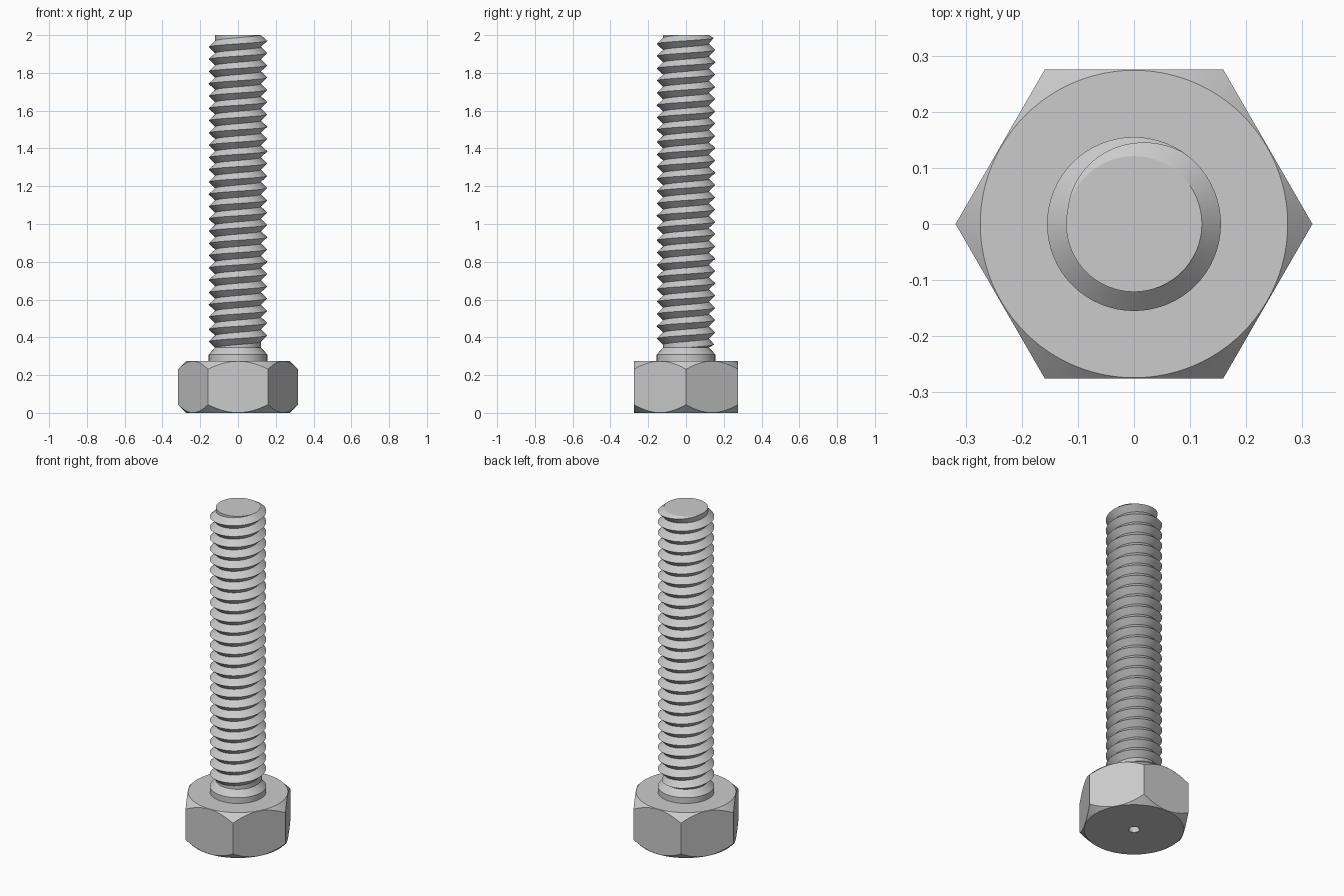
import bpy, bmesh
from math import cos, sin, pi, radians

cube = bpy.data.objects.get("Cube")
if cube:
    bpy.data.objects.remove(cube, do_unlink=True)

# One plain steel colour for every part
steel = bpy.data.materials.new("steel_grey")
steel.use_nodes = True
steel.diffuse_color = (0.6, 0.6, 0.6, 1)
steel.node_tree.nodes["Principled BSDF"].inputs["Base Color"].default_value = (0.6, 0.6, 0.6, 1)

HEAD_TOP, TOP = 0.275, 2.0
FLAT_R, CORNER_R = 0.275, 0.318
MAJOR, MINOR = 0.155, 0.121
THREAD_START, PITCH, SEG = 0.345, 0.065, 64


def finish(name, bm):
    bmesh.ops.recalc_face_normals(bm, faces=bm.faces)
    mesh = bpy.data.meshes.new(name)
    bm.to_mesh(mesh)
    bm.free()
    mesh.materials.append(steel)
    obj = bpy.data.objects.new(name, mesh)
    bpy.context.collection.objects.link(obj)
    return obj


def select(obj):
    bpy.ops.object.select_all(action='DESELECT')
    obj.select_set(True)
    bpy.context.view_layer.objects.active = obj


def lathe(name, profile, sides):
    """Closed solid from (radius, height) rings with flat end caps."""
    bm = bmesh.new()
    rings = [[bm.verts.new((r * cos(2 * pi * i / sides), r * sin(2 * pi * i / sides), z))
              for i in range(sides)] for r, z in profile]
    for a, b in zip(rings, rings[1:]):
        for i in range(sides):
            j = (i + 1) % sides
            bm.faces.new((a[i], a[j], b[j], b[i]))
    bm.faces.new(rings[0])
    bm.faces.new(rings[-1])
    return finish(name, bm)


def boolean(obj, cutter, operation):
    cutter.hide_render = True
    mod = obj.modifiers.new(operation.lower(), 'BOOLEAN')
    mod.operation, mod.object, mod.solver = operation, cutter, 'EXACT'
    select(obj)
    bpy.ops.object.modifier_apply(modifier=mod.name)
    bpy.data.objects.remove(cutter, do_unlink=True)


# Hexagonal head, corners chamfered by a double cone, with a small hole beneath
head = lathe("hex_head", [(CORNER_R, 0), (CORNER_R, HEAD_TOP)], 6)
half = HEAD_TOP / 2
rim = FLAT_R - 0.001
chamfer = lathe("chamfer_cutter", [(rim, 0), (rim + half, half), (rim, HEAD_TOP)], 96)
boolean(head, chamfer, 'INTERSECT')
hole = lathe("hole_cutter", [(0.03, -0.1), (0.03, 0.1)], 32)
boolean(head, hole, 'DIFFERENCE')

# Plain collar tapering into the thread
collar = lathe("collar", [(MAJOR, HEAD_TOP - 0.01), (MAJOR, 0.31), (MINOR, THREAD_START)], SEG)

# Right-handed thread: alternating crest and root rows climbing along a helix
bm = bmesh.new()
row_count = int((TOP - THREAD_START) / PITCH + 3) * 2
rows = []
for k in range(row_count + 1):
    row = []
    for i in range(SEG + 1):
        angle = 2 * pi * i / SEG
        z = THREAD_START + PITCH * (k / 2 - 1.5 + i / SEG)
        z = min(max(z, THREAD_START), TOP)
        limit = MINOR + 1.7 * min(z - THREAD_START, TOP - z)
        r = min(MAJOR if k % 2 else MINOR, limit)
        row.append(bm.verts.new((r * cos(angle), r * sin(angle), z)))
    rows.append(row)
for a, b in zip(rows, rows[1:]):
    for i in range(SEG):
        bm.faces.new((a[i], a[i + 1], b[i + 1], b[i]))
bmesh.ops.remove_doubles(bm, verts=bm.verts, dist=0.0002)
# Flat end caps
for level in (THREAD_START, TOP):
    edges = [e for e in bm.edges if e.is_boundary
             and all(abs(v.co.z - level) < 0.001 for v in e.verts)]
    bmesh.ops.holes_fill(bm, edges=edges, sides=0)
thread = finish("threaded_shank", bm)

# Smooth round surfaces, crisp edges
for obj in (head, collar, thread):
    select(obj)
    bpy.ops.object.shade_smooth_by_angle(angle=radians(25))
